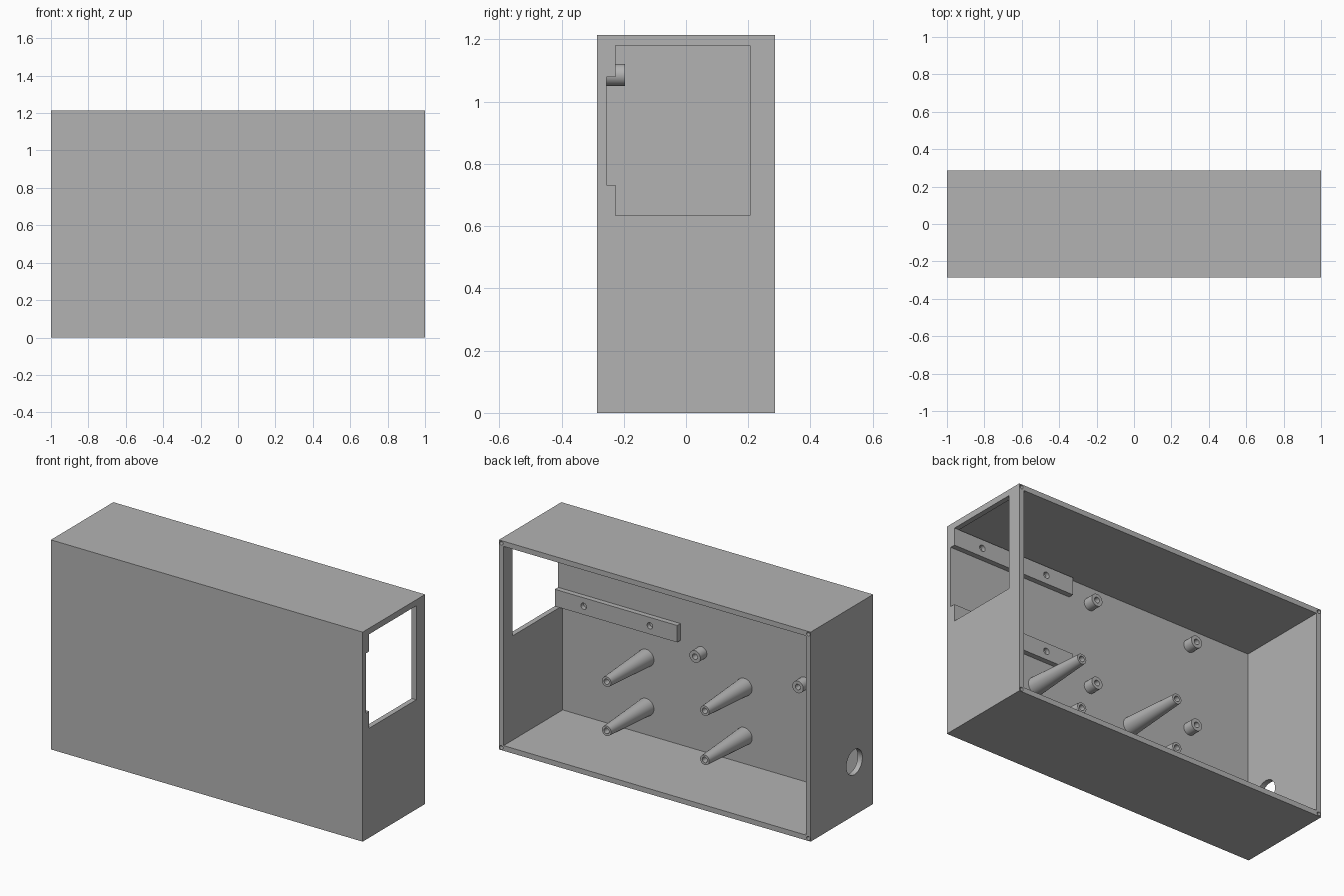
import bpy
import bmesh
from math import cos, sin, tau
from mathutils import Matrix

old = bpy.data.objects.get("Cube")
if old:
    bpy.data.objects.remove(old, do_unlink=True)

grey = bpy.data.materials.new("plain_grey")
grey.use_nodes = True
colour = (0.45, 0.45, 0.45, 1)
grey.diffuse_color = colour
grey.node_tree.nodes["Principled BSDF"].inputs["Base Color"].default_value = colour

W, D, H, T = 1.0, 0.286, 1.215, 0.03   # half width, half depth, height, wall
FLOOR = -D + T                         # inner face of the front panel


def finish(name, bm):
    bmesh.ops.recalc_face_normals(bm, faces=bm.faces)
    mesh = bpy.data.meshes.new(name)
    bm.to_mesh(mesh)
    bm.free()
    mesh.materials.append(grey)
    ob = bpy.data.objects.new(name, mesh)
    bpy.context.collection.objects.link(ob)
    return ob


def box(name, x, y, z):
    bm = bmesh.new()
    bmesh.ops.create_cube(bm, size=1)
    for v in bm.verts:
        for i, (low, high) in enumerate((x, y, z)):
            v.co[i] = low if v.co[i] < 0 else high
    return finish(name, bm)


def rod(name, centre, radius, length, axis):
    bm = bmesh.new()
    turn = Matrix.Rotation(tau / 4, 4, "Y" if axis == "X" else "X")
    bmesh.ops.create_cone(bm, cap_ends=True, segments=32, radius1=radius,
                          radius2=radius, depth=length,
                          matrix=Matrix.Translation(centre) @ turn)
    return finish(name, bm)


def smooth(ob):
    bpy.ops.object.select_all(action="DESELECT")
    ob.select_set(True)
    bpy.context.view_layer.objects.active = ob
    bpy.ops.object.shade_smooth_by_angle(angle=0.6)


def cut(ob, cutters):
    bpy.context.view_layer.objects.active = ob
    for cutter in cutters:
        mod = ob.modifiers.new("cut", "BOOLEAN")
        mod.operation = "DIFFERENCE"
        mod.solver = "EXACT"
        mod.object = cutter
        bpy.ops.object.modifier_apply(modifier=mod.name)
        bpy.data.objects.remove(cutter, do_unlink=True)
    smooth(ob)


def standoff(name, x, z, base, tip, bore, length, depth):
    """Hollow post rising from the front panel towards the open back."""
    top = FLOOR + length
    profile = [(base, FLOOR), (tip, top), (bore, top), (bore, top - depth)]
    bm = bmesh.new()
    n = 32
    rings = [[bm.verts.new((x + r * cos(tau * i / n), y, z + r * sin(tau * i / n)))
              for i in range(n)] for r, y in profile]
    for a, b in zip(rings, rings[1:]):
        for i in range(n):
            j = (i + 1) % n
            bm.faces.new((a[i], a[j], b[j], b[i]))
    bm.faces.new(rings[0])
    bm.faces.new(rings[-1])
    smooth(finish(name, bm))


# Open-backed case with stepped side window, cable hole and lid screw holes
case = box("case", (-W, W), (-D, D), (0, H))
cutters = [
    box("cavity", (-W + T, W - T), (FLOOR, D + 0.1), (T, H - T)),
    box("window", (W - 0.1, W + 0.1), (FLOOR + T, 0.205), (0.635, 1.18)),
    box("window_step", (W - 0.1, W + 0.1), (FLOOR, 0), (0.733, 1.08)),
    rod("cable_hole", (-W, -0.115, 0.308), 0.073, 0.2, "X"),
]
for x in (-W + T / 2, W - T / 2):
    for z in (T / 2, H - T / 2):
        cutters.append(rod("lid_screw", (x, D, z), 0.011, 0.2, "Y"))
cut(case, cutters)

# Mounting rails running inwards from the window
for name, low, high in (("lower_rail", 0.635, 0.733), ("upper_rail", 1.08, 1.18)):
    rail = box(name, (0.215, W - T), (FLOOR, FLOOR + T), (low, high))
    cut(rail, [rod("rail_hole", (x, FLOOR + T, (low + high) / 2), 0.018, 0.05, "Y")
               for x in (0.39, 0.815)])

# Short straight standoffs
for x in (0.08, -0.58):
    for z in (0.6, 1.086):
        standoff("short_standoff", x, z, 0.035, 0.035, 0.016, 0.06, 0.055)

# Tall tapered standoffs
for x in (0.435, -0.195):
    for z in (0.19, 0.475):
        standoff("tall_standoff", x, z, 0.05, 0.029, 0.016, 0.363, 0.1)
